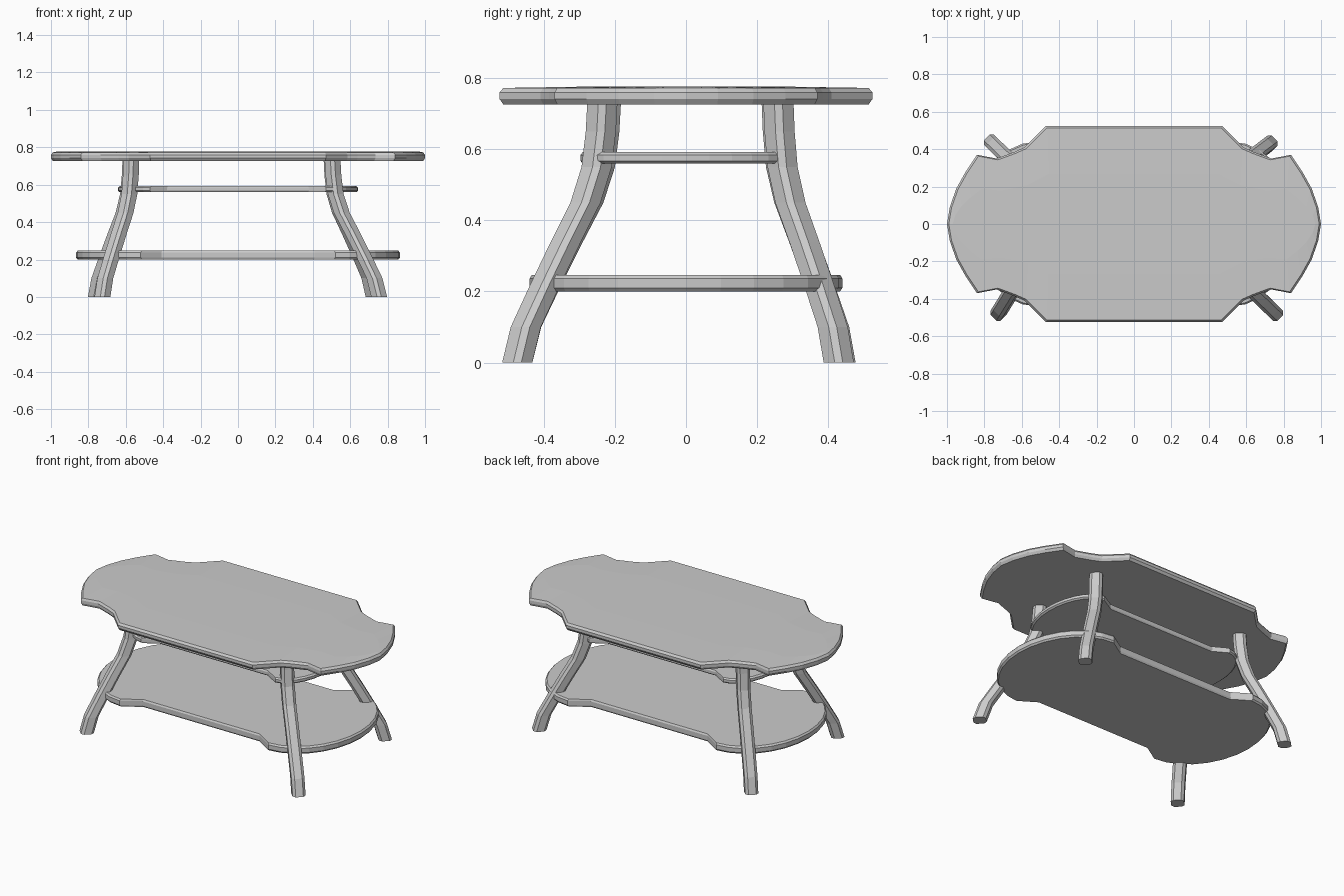
import bpy, bmesh, math

if "Cube" in bpy.data.objects:
    bpy.data.objects.remove(bpy.data.objects["Cube"])


def make_object(name, bm):
    bmesh.ops.recalc_face_normals(bm, faces=bm.faces)
    mesh = bpy.data.meshes.new(name)
    bm.to_mesh(mesh)
    bm.free()
    obj = bpy.data.objects.new(name, mesh)
    bpy.context.collection.objects.link(obj)
    return obj


def loft(name, rings):
    """Skin a stack of equal-length point rings and cap both ends."""
    bm = bmesh.new()
    loops = [[bm.verts.new(p) for p in ring] for ring in rings]
    n = len(loops[0])
    for a, b in zip(loops, loops[1:]):
        for i in range(n):
            j = (i + 1) % n
            bm.faces.new((a[i], a[j], b[j], b[i]))
    bm.faces.new(loops[0][::-1])
    bm.faces.new(loops[-1])
    return make_object(name, bm)


def full_outline(quarter):
    """Mirror a +x +y quarter (ending on the x axis) into a closed outline."""
    right = quarter + [(x, -y) for x, y in reversed(quarter[:-1])]
    return right + [(-x, -y) for x, y in right]


def slab(name, quarter, levels):
    """Levels are (z, x scale, y scale)."""
    pts = full_outline(quarter)
    return loft(name, [[(x * sx, y * sy, z) for x, y in pts] for z, sx, sy in levels])


def end_arc(x0, x1, y, steps=7):
    """Quarter-ellipse rounded end from (x0, y) to (x1, 0)."""
    pts = []
    for i in range(steps + 1):
        t = math.pi / 2 * i / steps
        pts.append((x0 + (x1 - x0) * math.sin(t), y * math.cos(t)))
    pts[-1] = (x1, 0.0)
    return pts


# Scalloped table top with chamfered rim
top_quarter = [(0.47, 0.525), (0.585, 0.41), (0.64, 0.385), (0.735, 0.35),
               (0.84, 0.37), (0.9, 0.28), (0.95, 0.19), (0.985, 0.09), (1.0, 0.0)]
slab("table_top", top_quarter,
     [(0.727, 0.99, 0.98), (0.742, 1, 1), (0.76, 1, 1),
      (0.773, 0.99, 0.98), (0.777, 0.97, 0.51)])

# Lower shelf: narrow middle, wide rounded ends
slab("lower_shelf", [(0.41, 0.37)] + end_arc(0.52, 0.866, 0.44),
     [(0.2, 0.99, 0.985), (0.21, 1, 1), (0.237, 1, 1), (0.247, 0.99, 0.985)])

# Small upper shelf
slab("upper_shelf", [(0.38, 0.245)] + end_arc(0.47, 0.642, 0.297),
     [(0.56, 0.985, 0.98), (0.568, 1, 1), (0.584, 1, 1), (0.592, 0.985, 0.98)])

# Curved splayed legs: chamfered square section swept along an S path
path = [(0.0, 1.0), (0.1, 0.9), (0.22, 0.67), (0.34, 0.43),
        (0.45, 0.2), (0.55, 0.07), (0.65, 0.02), (0.74, 0.0)]
H, C = 0.038, 0.016
section = [(H, H - C), (H - C, H), (C - H, H), (-H, H - C),
           (-H, C - H), (C - H, -H), (H - C, -H), (H, C - H)]
legs = {
    "front_left_leg": ((-0.57, -0.225), (-0.725, -0.475)),
    "front_right_leg": ((0.505, -0.235), (0.755, -0.475)),
    "back_left_leg": ((-0.575, 0.255), (-0.76, 0.435)),
    "back_right_leg": ((0.5, 0.26), (0.725, 0.43)),
}
for name, ((tx, ty), (fx, fy)) in legs.items():
    c = s = math.sqrt(0.5)
    rings = []
    for z, f in path:
        cx, cy = tx + (fx - tx) * f, ty + (fy - ty) * f
        rings.append([(cx + c * u - s * v, cy + s * u + c * v, z) for u, v in section])
    loft(name, rings)
